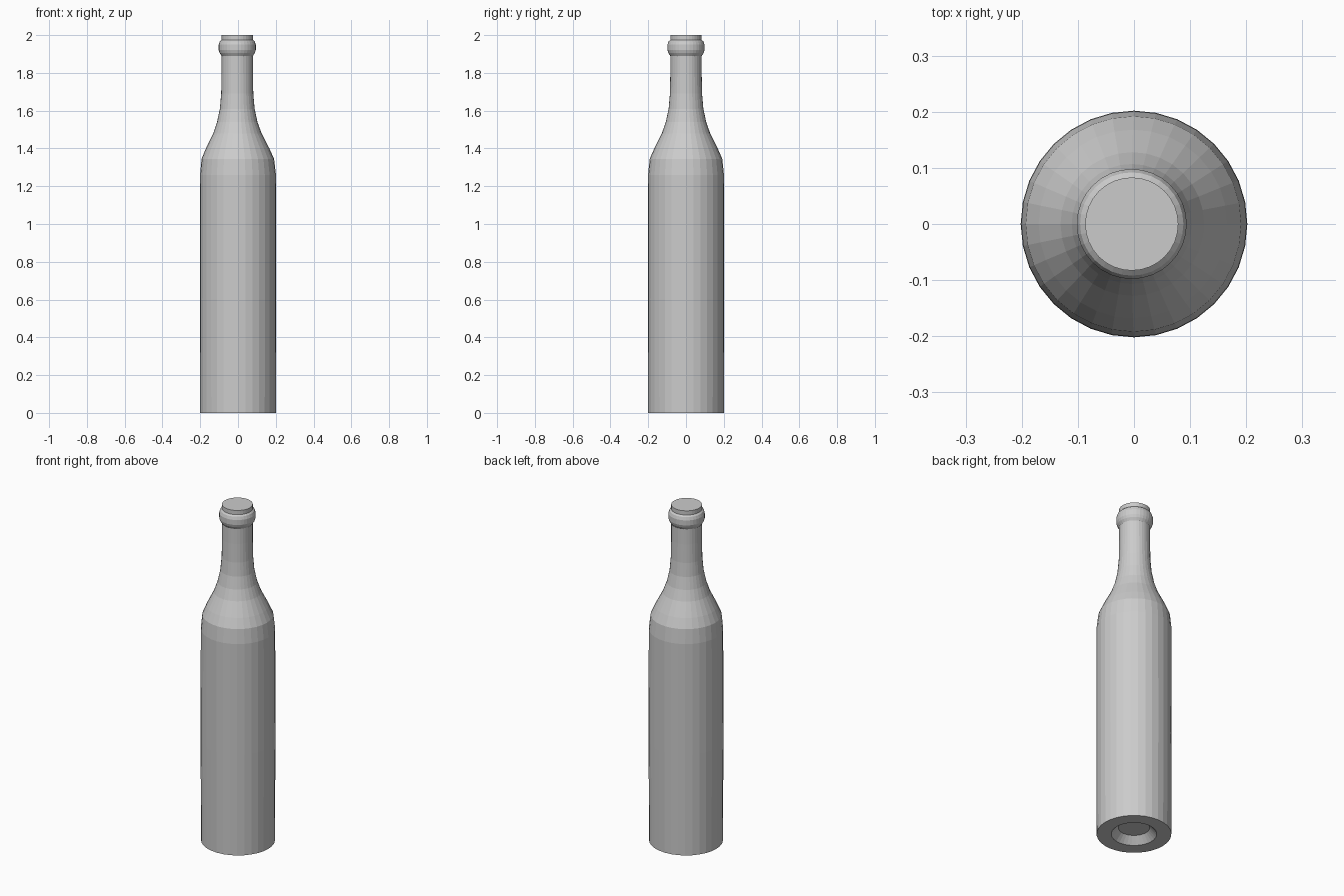
import bpy, bmesh
from math import cos, sin, pi

if "Cube" in bpy.data.objects:
    bpy.data.objects.remove(bpy.data.objects["Cube"])

SIDES = 32

# (radius, height, x offset): from the punt, round the base, up to the lip
PROFILE = [
    (0.084, 0.04, 0), (0.122, 0.0, 0),                      # hollow in the base
    (0.20, 0.0, 0), (0.202, 0.60, 0), (0.201, 1.26, 0),     # body
    (0.192, 1.345, -0.001), (0.168, 1.40, -0.002),          # shoulder
    (0.128, 1.48, -0.003), (0.107, 1.54, -0.004),
    (0.092, 1.61, -0.004), (0.085, 1.69, -0.004),           # neck
    (0.083, 1.80, -0.004), (0.083, 1.89, -0.004),
    (0.093, 1.905, -0.004), (0.098, 1.92, -0.004),          # bead
    (0.098, 1.95, -0.004), (0.092, 1.967, -0.004),
    (0.083, 1.975, -0.004), (0.083, 2.0, -0.004),           # lip
]

bm = bmesh.new()
rings = [[bm.verts.new((r * cos(2 * pi * i / SIDES) + dx,
                        r * sin(2 * pi * i / SIDES), z))
          for i in range(SIDES)] for r, z, dx in PROFILE]

# walls between neighbouring rings
for low, high in zip(rings, rings[1:]):
    for i in range(SIDES):
        j = (i + 1) % SIDES
        bm.faces.new((low[i], low[j], high[j], high[i]))

# flat caps of the punt and the mouth
bm.faces.new(rings[0][::-1])
bm.faces.new(rings[-1])
bmesh.ops.recalc_face_normals(bm, faces=bm.faces)

mesh = bpy.data.meshes.new("bottle")
bm.to_mesh(mesh)
bm.free()
bottle = bpy.data.objects.new("bottle", mesh)
bpy.context.collection.objects.link(bottle)
